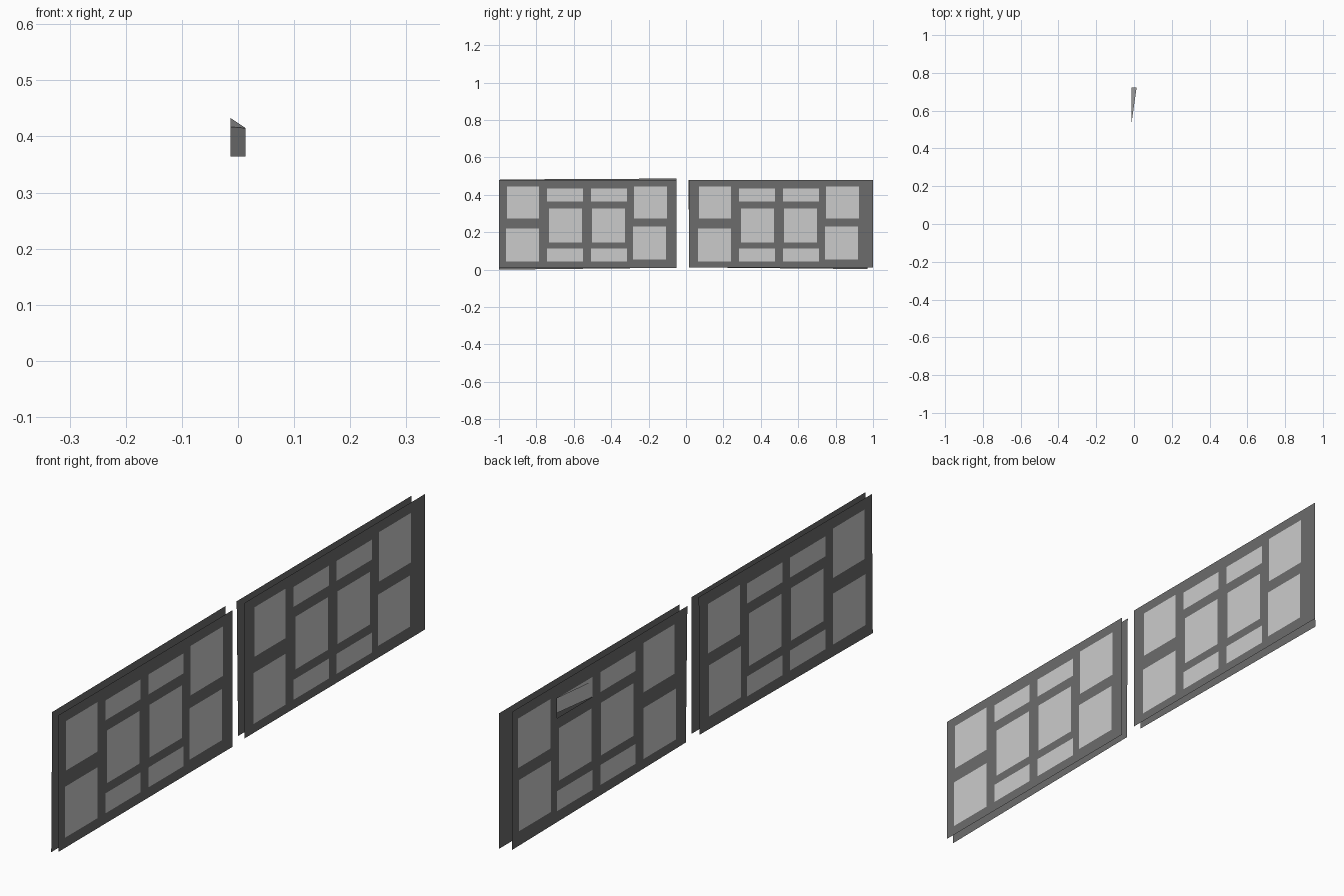
import bpy, bmesh

if "Cube" in bpy.data.objects:
    bpy.data.objects.remove(bpy.data.objects["Cube"])


def material(name, v):
    m = bpy.data.materials.new(name)
    m.diffuse_color = (v, v, v, 1)
    m.use_nodes = True
    m.node_tree.nodes["Principled BSDF"].inputs["Base Color"].default_value = m.diffuse_color
    return m


FRAME = material("frame_grey", 0.15)

# Pane rectangles, measured from the panel's outer corner: y0, y1, z0, z1
PANES = [(.043, .214, .273, .444), (.037, .214, .043, .219),
         (.722, .898, .273, .444), (.717, .893, .053, .230)]
for dy in (0, .235):
    PANES += [(.257 + dy, .449 + dy, .043, .112),
              (.257 + dy, .449 + dy, .364, .433)]
for dy in (0, .230):
    PANES.append((.267 + dy, .444 + dy, .144, .326))
BENT = (.257 + .235, .449 + .235, .364, .433)


def make_object(name, bm, mat=None):
    mesh = bpy.data.meshes.new(name)
    bm.to_mesh(mesh)
    bm.free()
    if mat:
        mesh.materials.append(mat)
    ob = bpy.data.objects.new(name, mesh)
    bpy.context.collection.objects.link(ob)
    return ob


def rect(y0, y1, z0, z1):
    return [(y0, z0), (y1, z0), (y1, z1), (y0, z1)]


def panel(name, x, base, outline, bent=False):
    side = 1 if x > 0 else -1
    # frame sheet with openings
    bm = bmesh.new()
    loops = [outline] + [rect(a + base, b + base, c, d) for a, b, c, d in PANES]
    edges = []
    for loop in loops:
        vs = [bm.verts.new((x, y, z)) for y, z in loop]
        edges += [bm.edges.new((vs[i], vs[(i + 1) % 4])) for i in range(4)]
    bmesh.ops.triangle_fill(bm, edges=edges, use_beauty=True, normal=(side, 0, 0))
    for f in bm.faces:
        f.normal_update()
        if f.normal.x * side < 0:
            f.normal_flip()
    make_object(name + "_frame", bm, FRAME)

    # flat panes filling the openings; one is creased inwards at its outer edge
    bm = bmesh.new()
    for p in PANES:
        y0, y1, z0, z1 = p
        y0, y1 = y0 + base, y1 + base
        if bent and p == BENT:
            low_in, top_in, top_out, mid, low = [bm.verts.new(c) for c in (
                (x, y0, z0), (x, y0, z1 - .016), (x, y1, z1),
                (-x, y1, z1 - .018), (-x, y1, z0))]
            corner = bm.verts.new((x, y0, z1))
            bm.faces.new((low_in, top_in, mid, low))
            bm.faces.new((top_in, top_out, mid))
            bm.faces.new((top_in, corner, top_out))
        else:
            vs = [bm.verts.new((x, y, z)) for y, z in rect(y0, y1, z0, z1)]
            bm.faces.new(vs if side > 0 else vs[::-1])
    make_object(name + "_panes", bm)


X = 0.0135
# outer and inner sheets of the two panel pairs
panel("left_outer", X, -1.0, rect(-1.0, -.05, .008, .48))
panel("right_outer", X, .027, rect(.015, 1.0, .012, .48))
panel("left_inner", -X, -.998,
      [(-1.0, 0.0), (-.055, .01), (-.05, .487), (-.995, .482)])
panel("right_inner", -X, .038,
      [(.02, .012), (.97, .003), (.965, .48), (.012, .48)], bent=True)
